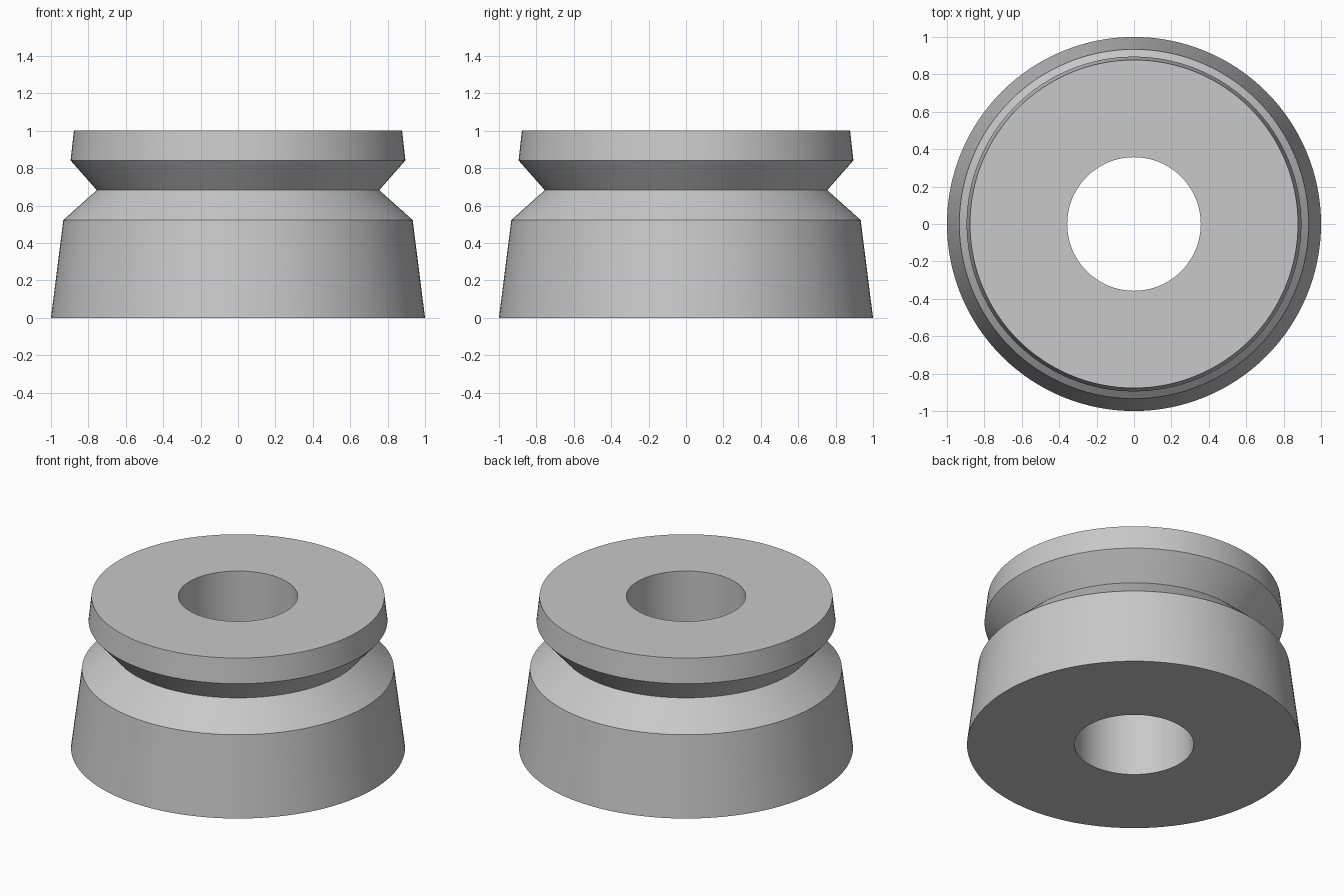
import bpy, bmesh, math
from mathutils import Matrix

cube = bpy.data.objects.get("Cube")
if cube:
    bpy.data.objects.remove(cube, do_unlink=True)

SEGMENTS = 128
BORE = 0.357

# Half cross-section (radius, height): base, groove, rim and straight bore
PROFILE = [(BORE, 0), (1.0, 0), (0.934, 0.523), (0.755, 0.683),
           (0.895, 0.842), (0.877, 1.003), (BORE, 1.003)]

# Plain grey material
grey = bpy.data.materials.new("plain_grey")
grey.use_nodes = True
colour = (0.58, 0.58, 0.58, 1)
grey.diffuse_color = colour
grey.node_tree.nodes["Principled BSDF"].inputs["Base Color"].default_value = colour

# Revolve the closed cross-section about z
bm = bmesh.new()
rings = []
for i in range(SEGMENTS):
    turn = Matrix.Rotation(math.tau * i / SEGMENTS, 3, "Z")
    rings.append([bm.verts.new(turn.col[0] * r + turn.col[2] * z) for r, z in PROFILE])
for i, ring in enumerate(rings):
    following = rings[(i + 1) % SEGMENTS]
    for j in range(len(PROFILE)):
        k = (j + 1) % len(PROFILE)
        bm.faces.new((ring[j], following[j], following[k], ring[k]))
bmesh.ops.recalc_face_normals(bm, faces=bm.faces)

mesh = bpy.data.meshes.new("grooved_collar")
bm.to_mesh(mesh)
bm.free()
mesh.materials.append(grey)
collar = bpy.data.objects.new("grooved_collar", mesh)
bpy.context.collection.objects.link(collar)

# Smooth round walls with crisp profile corners
bpy.ops.object.select_all(action="DESELECT")
collar.select_set(True)
bpy.context.view_layer.objects.active = collar
bpy.ops.object.shade_smooth_by_angle(angle=math.radians(10))
